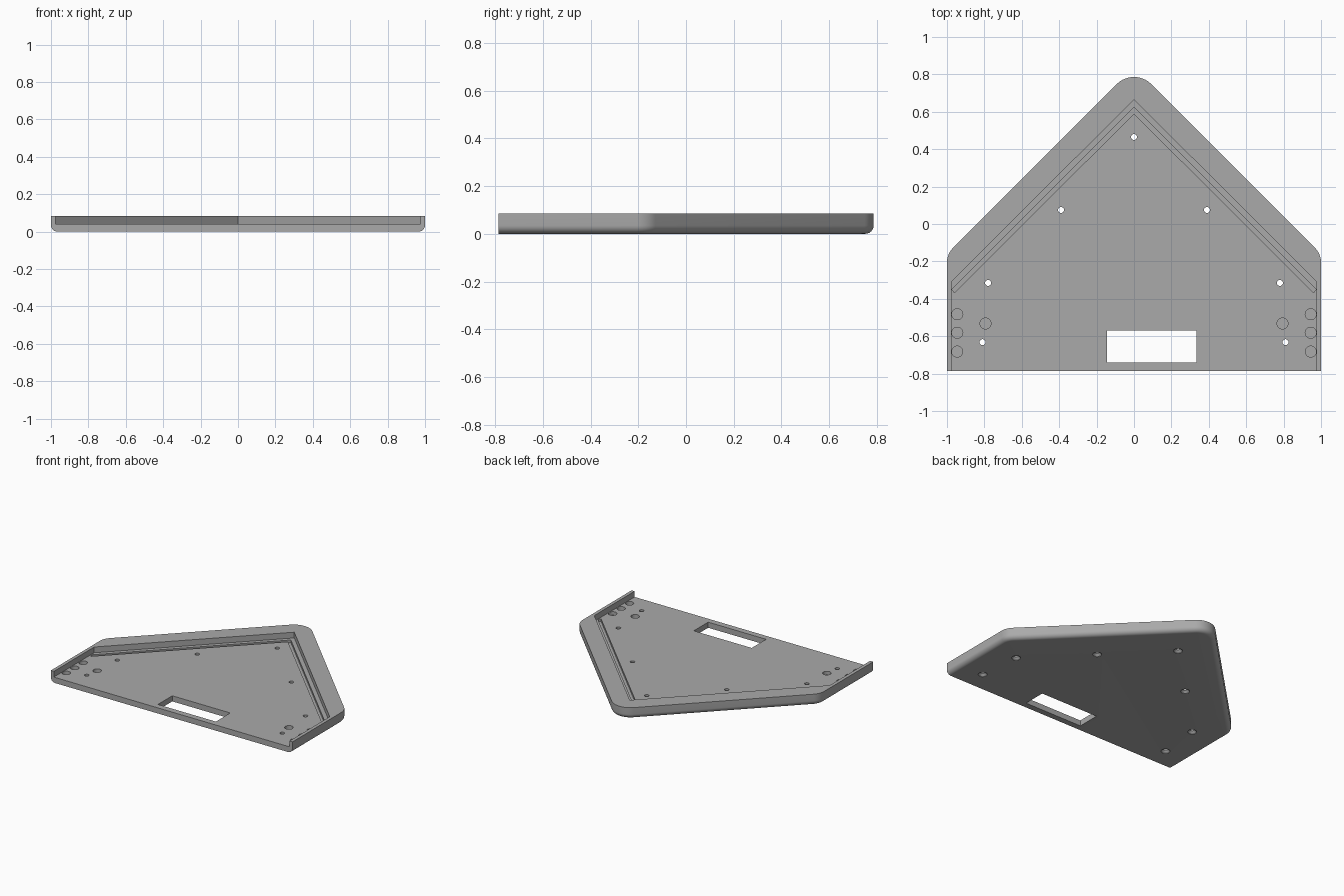
import bpy, bmesh, math

if "Cube" in bpy.data.objects:
    bpy.data.objects.remove(bpy.data.objects["Cube"])

HEIGHT, FLOOR, FRONT = 0.085, 0.042, -0.785
EDGE_R = 0.035

grey = bpy.data.materials.new("plain grey")
grey.diffuse_color = (0.40, 0.40, 0.40, 1)
grey.use_nodes = True
grey.node_tree.nodes["Principled BSDF"].inputs["Base Color"].default_value = grey.diffuse_color


def loft(name, rings):
    """Closed solid through rings of equal point count."""
    bm = bmesh.new()
    loops = [[bm.verts.new(p) for p in ring] for ring in rings]
    n = len(loops[0])
    for a, b in zip(loops, loops[1:]):
        for i in range(n):
            j = (i + 1) % n
            bm.faces.new((a[i], a[j], b[j], b[i]))
    bm.faces.new(loops[0][::-1])
    bm.faces.new(loops[-1])
    bmesh.ops.recalc_face_normals(bm, faces=bm.faces)
    mesh = bpy.data.meshes.new(name)
    bm.to_mesh(mesh)
    bm.free()
    obj = bpy.data.objects.new(name, mesh)
    bpy.context.collection.objects.link(obj)
    mesh.materials.append(grey)
    return obj


def prism(name, pts, z0, z1):
    return loft(name, [[(x, y, z) for x, y in pts] for z in (z0, z1)])


def circle(x, y, z, r, n=32):
    return [(x + r * math.cos(2 * math.pi * i / n),
             y + r * math.sin(2 * math.pi * i / n), z) for i in range(n)]


def outline(d):
    """House-shaped outline moved in by d, except at the straight front."""
    w, c = 1 - d, 0.84 - d * math.sqrt(2)
    rs, ra = 0.11 - d, 0.13 - d
    pts = [(w, FRONT)]
    # rounded shoulder
    cx = w - rs
    cy = c - w - rs * math.tan(math.pi / 8)
    for i in range(9):
        a = math.pi / 4 * i / 8
        pts.append((cx + rs * math.cos(a), cy + rs * math.sin(a)))
    # rounded apex, right half
    ay = c - ra * math.sqrt(2)
    for i in range(9):
        a = math.pi / 4 + math.pi / 4 * i / 8
        pts.append((ra * math.cos(a), ay + ra * math.sin(a)))
    pts[-1] = (0, ay + ra)
    return pts + [(-x, y) for x, y in pts[-2::-1]]


# Tray body with a rounded bottom edge
rings = []
for i in range(9):
    a = math.pi / 2 * i / 8
    d, z = EDGE_R * (1 - math.sin(a)), EDGE_R * (1 - math.cos(a))
    rings.append([(x, y, z) for x, y in outline(d)])
rings.append([(x, y, HEIGHT) for x, y in outline(0)])
tray = loft("tray", rings)

cutters = []
# Pocket, open at the front
cutters.append(prism("pocket", [(0.975, FRONT - 0.1), (0.975, -0.308), (0, 0.665),
                                (-0.975, -0.308), (-0.975, FRONT - 0.1)], FLOOR, 0.2))
# Chevron groove beside the wall
groove = [(0, 0.625), (0.974, -0.349), (0.960, -0.367), (0, 0.59),
          (-0.960, -0.367), (-0.974, -0.349)]
cutters.append(prism("groove", groove, 0.022, 0.06))
# Window
cutters.append(prism("window", [(-0.145, -0.74), (0.335, -0.74),
                                (0.335, -0.57), (-0.145, -0.57)], -0.1, 0.2))
# Round blind recesses
for s in (-1, 1):
    for x, y in ((0.945, -0.482), (0.945, -0.582), (0.945, -0.682), (0.794, -0.532)):
        cutters.append(loft("recess", [circle(s * x, y, z, 0.0295) for z in (0.016, 0.06)]))
# Screw holes, countersunk from below
holes = [(0, 0.465)] + [(s * x, y) for s in (-1, 1)
                        for x, y in ((0.39, 0.075), (0.78, -0.315), (0.81, -0.632))]
for x, y in holes:
    cutters.append(loft("screw_hole", [circle(x, y, z, r, 24) for z, r in
                                       ((-0.01, 0.031), (0.003, 0.031), (0.018, 0.016), (0.1, 0.016))]))

bpy.context.view_layer.objects.active = tray
tray.select_set(True)
for cutter in cutters:
    mod = tray.modifiers.new("cut", 'BOOLEAN')
    mod.operation = 'DIFFERENCE'
    mod.solver = 'EXACT'
    mod.object = cutter
    bpy.ops.object.modifier_apply(modifier=mod.name)
for cutter in cutters:
    bpy.data.objects.remove(cutter)
bpy.ops.object.shade_smooth_by_angle(angle=math.radians(30))
